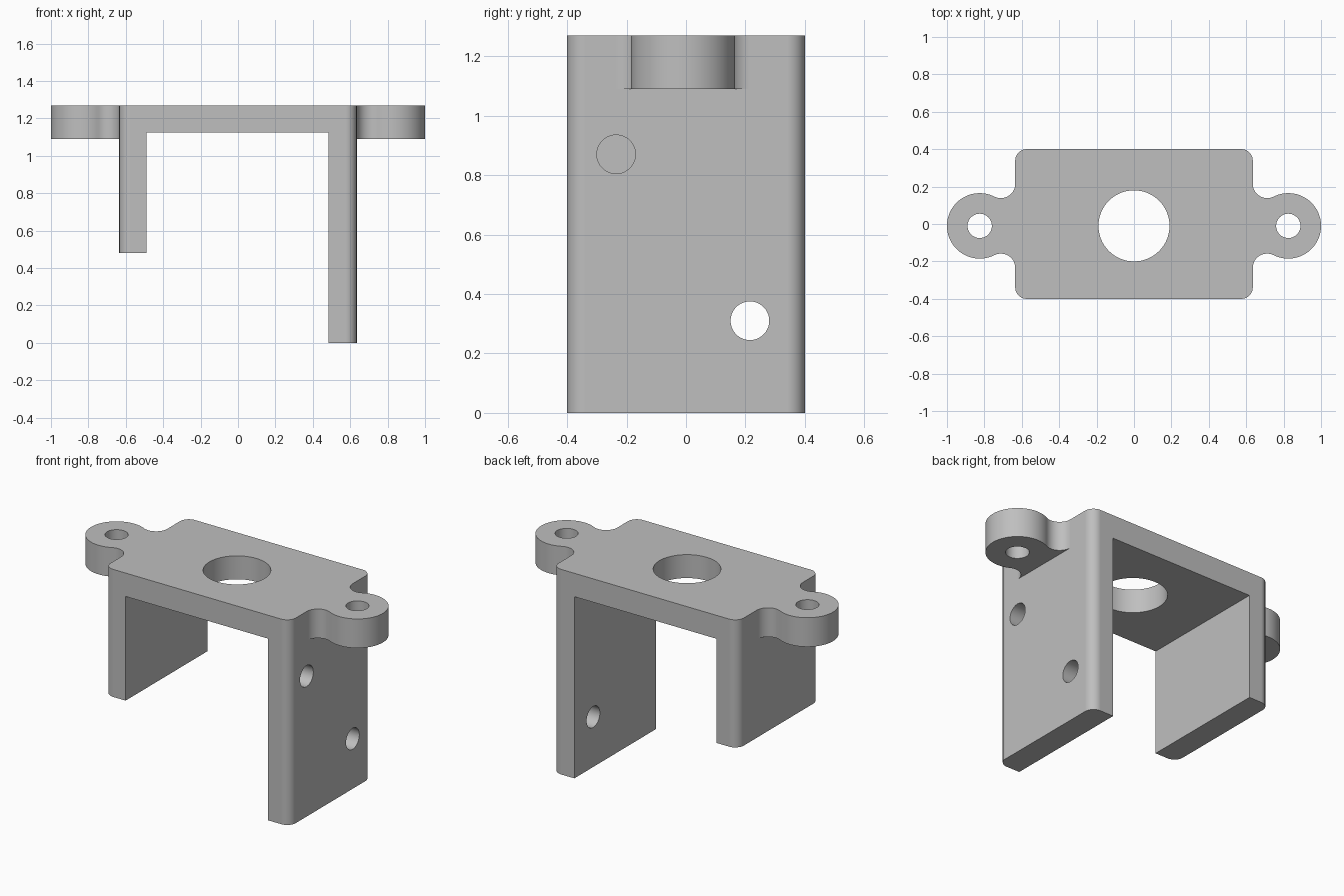
import bpy, bmesh
from math import sin, cos, atan2, hypot, pi, radians

cube = bpy.data.objects.get("Cube")
if cube:
    bpy.data.objects.remove(cube, do_unlink=True)

# Main dimensions
HALF_X, HALF_Y, TOP = 0.635, 0.4, 1.27
CORNER = 0.06
AXIS_Y = -0.01                    # line through the three vertical holes
EAR_X, EAR_R, EAR_BOTTOM = 0.825, 0.175, 1.09
FILLET_R = 0.077

steel = bpy.data.materials.new("grey_metal")
steel.use_nodes = True
grey = (0.52, 0.52, 0.52, 1)
steel.diffuse_color = grey
steel.node_tree.nodes["Principled BSDF"].inputs["Base Color"].default_value = grey


def arc(cx, cy, r, start, end, steps):
    return [(cx + r * cos(start + (end - start) * i / steps),
             cy + r * sin(start + (end - start) * i / steps)) for i in range(steps + 1)]


def prism(name, outline, z0, z1):
    """Extrude a plan outline from z0 to z1."""
    bm = bmesh.new()
    face = bm.faces.new([bm.verts.new((x, y, z0)) for x, y in outline])
    top = bmesh.ops.extrude_face_region(bm, geom=[face])["geom"]
    bmesh.ops.translate(bm, vec=(0, 0, z1 - z0),
                        verts=[v for v in top if isinstance(v, bmesh.types.BMVert)])
    bmesh.ops.recalc_face_normals(bm, faces=bm.faces)
    mesh = bpy.data.meshes.new(name)
    bm.to_mesh(mesh)
    bm.free()
    mesh.materials.append(steel)
    obj = bpy.data.objects.new(name, mesh)
    bpy.context.collection.objects.link(obj)
    return obj


def box(name, x0, x1, z0, z1):
    return prism(name, [(x0, -1), (x1, -1), (x1, 1), (x0, 1)], z0, z1)


def drill(x, y, r, z0, z1):
    return prism("drill", arc(x, y, r, 0, 2 * pi, 64)[:-1], z0, z1)


def combine(target, tool, operation):
    mod = target.modifiers.new(operation.lower(), 'BOOLEAN')
    mod.operation, mod.solver, mod.object = operation, 'EXACT', tool
    bpy.context.view_layer.objects.active = target
    bpy.ops.object.modifier_apply(modifier=mod.name)
    bpy.data.objects.remove(tool, do_unlink=True)


# Body: rounded rectangular block, hollowed into a top plate and two legs
outline = []
for i, (sx, sy) in enumerate([(1, 1), (-1, 1), (-1, -1), (1, -1)]):
    outline += arc(sx * (HALF_X - CORNER), sy * (HALF_Y - CORNER), CORNER,
                   i * pi / 2, (i + 1) * pi / 2, 12)
bracket = prism("mounting_bracket", outline, 0, TOP)
combine(bracket, box("leg_gap", -0.49, 0.485, -0.5, 1.125), 'DIFFERENCE')
combine(bracket, box("short_leg_trim", -1, 0, -0.5, 0.48), 'DIFFERENCE')

# Ears: round lugs blended into the ends of the body
fx = HALF_X + FILLET_R
fy = (((EAR_R + FILLET_R) ** 2) - (EAR_X - fx) ** 2) ** 0.5
tangent = atan2(fy, fx - EAR_X)
half = [(0.56, fy)] + arc(fx, fy, FILLET_R, pi, pi + tangent, 16)
half += arc(EAR_X, 0, EAR_R, tangent, 0, 28)[1:]
ear = half + [(x, -y) for x, y in reversed(half[:-1])]
for side in (1, -1):
    lug = prism("ear", [(side * x, y + AXIS_Y) for x, y in ear], EAR_BOTTOM, TOP)
    combine(bracket, lug, 'UNION')
    combine(bracket, drill(side * EAR_X, AXIS_Y, 0.065, 1, 1.5), 'DIFFERENCE')

# Large hole in the top plate
combine(bracket, drill(0, AXIS_Y, 0.19, 1, 1.5), 'DIFFERENCE')

# Two cross holes through the long leg
for y, z in [(0.215, 0.31), (-0.235, 0.87)]:
    bit = drill(0, 0, 0.065, 0.3, 0.8)
    bit.rotation_euler = (0, radians(90), 0)
    bit.location = (0, y, z)
    bpy.context.view_layer.update()
    combine(bracket, bit, 'DIFFERENCE')

# Smooth the curved walls and keep the flats even
bpy.ops.object.select_all(action='DESELECT')
bracket.select_set(True)
bpy.context.view_layer.objects.active = bracket
bpy.ops.object.shade_smooth_by_angle(angle=radians(30))
weighted = bracket.modifiers.new("even_normals", 'WEIGHTED_NORMAL')
weighted.keep_sharp = True
